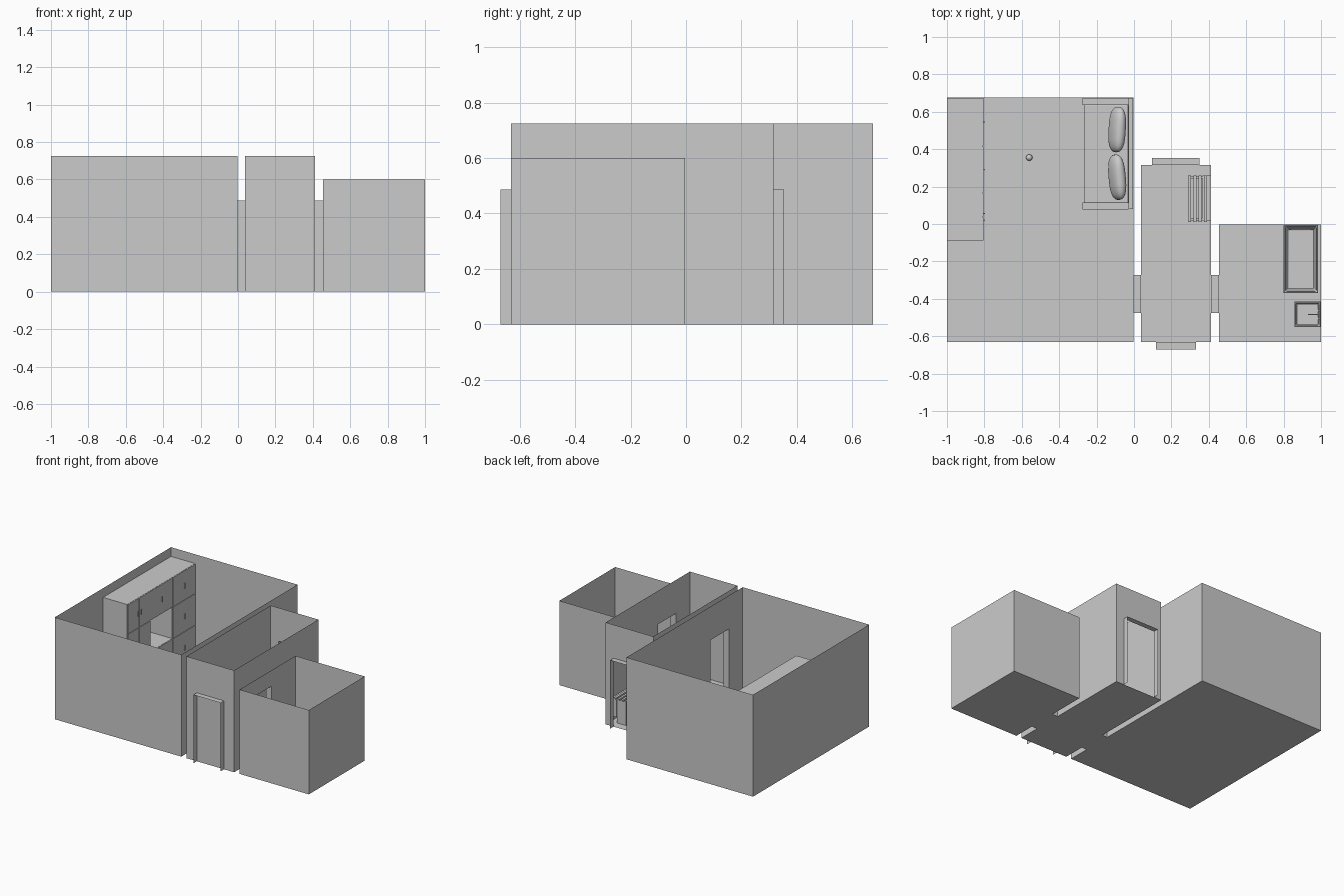
import bpy, bmesh, math
from mathutils import Matrix, Vector

if "Cube" in bpy.data.objects:
    bpy.data.objects.remove(bpy.data.objects["Cube"])

grey = bpy.data.materials.new("plain_grey")
grey.diffuse_color = (0.6, 0.6, 0.6, 1)
grey.use_nodes = True
grey.node_tree.nodes["Principled BSDF"].inputs["Base Color"].default_value = grey.diffuse_color
DOOR_H = 0.487


def finish(name, bm, smooth=False):
    me = bpy.data.meshes.new(name)
    bm.to_mesh(me)
    bm.free()
    me.materials.append(grey)
    ob = bpy.data.objects.new(name, me)
    bpy.context.collection.objects.link(ob)
    if smooth:
        for p in me.polygons:
            p.use_smooth = True
    return ob


def quad(bm, *pts):
    bm.faces.new([bm.verts.new(p) for p in pts])


def add_box(bm, x0, x1, y0, y1, z0, z1):
    m = Matrix.Translation(((x0 + x1) / 2, (y0 + y1) / 2, (z0 + z1) / 2)) @ \
        Matrix.Diagonal((x1 - x0, y1 - y0, z1 - z0, 1))
    return bmesh.ops.create_cube(bm, size=1, matrix=m)["verts"]


def box(name, *b, bevel=0):
    bm = bmesh.new()
    add_box(bm, *b)
    if bevel:
        bmesh.ops.bevel(bm, geom=bm.edges[:], offset=bevel, segments=2, affect='EDGES', profile=0.5)
    return finish(name, bm)


def wall(bm, p, q, h, gap=None):
    """Thin upright sheet from p to q; gap = start and end distance of a doorway."""
    p, q = Vector(p), Vector(q)
    length = (q - p).length
    d = (q - p) / length

    def sheet(a, b, z0, z1):
        u, v = p + d * a, p + d * b
        quad(bm, (u.x, u.y, z0), (v.x, v.y, z0), (v.x, v.y, z1), (u.x, u.y, z1))
    if gap:
        sheet(0, gap[0], 0, h)
        sheet(gap[1], length, 0, h)
        sheet(gap[0], gap[1], DOOR_H, h)
    else:
        sheet(0, length, 0, h)


def room(name, x0, x1, y0, y1, h, front=None, right=None, back=None, left=None):
    bm = bmesh.new()
    quad(bm, (x0, y0, 0), (x1, y0, 0), (x1, y1, 0), (x0, y1, 0))
    wall(bm, (x0, y0), (x1, y0), h, front)
    wall(bm, (x1, y0), (x1, y1), h, right)
    wall(bm, (x0, y1), (x1, y1), h, back)
    wall(bm, (x0, y0), (x0, y1), h, left)
    return finish(name, bm)


# three open-topped rooms
side_gap = (0.155, 0.36)
room("living_room", -1, -0.004, -0.632, 0.675, 0.725, right=side_gap)
room("hall", 0.037, 0.412, -0.632, 0.315, 0.725, right=side_gap, left=side_gap, back=(0.06, 0.313))
room("bathroom", 0.455, 1, -0.632, -0.004, 0.6, left=side_gap)


# doorway linings: sheets for the two jambs and lintel, with a sill between rooms
def lining(name, x0, x1, y0, y1, along_x, sill):
    bm = bmesh.new()
    if along_x:
        wall(bm, (x0, y0), (x1, y0), DOOR_H)
        wall(bm, (x0, y1), (x1, y1), DOOR_H)
    else:
        wall(bm, (x0, y0), (x0, y1), DOOR_H)
        wall(bm, (x1, y0), (x1, y1), DOOR_H)
    for z in ([0, DOOR_H] if sill else [DOOR_H]):
        quad(bm, (x0, y0, z), (x1, y0, z), (x1, y1, z), (x0, y1, z))
    finish(name, bm)


lining("living_room_doorway", -0.004, 0.037, -0.477, -0.272, True, True)
lining("bathroom_doorway", 0.412, 0.455, -0.477, -0.272, True, True)
lining("entrance_door_lining", 0.118, 0.332, -0.67, -0.632, False, False)
lining("back_door_lining", 0.097, 0.35, 0.315, 0.353, False, False)

# wall unit: tall cupboards either side of an open niche
XF = -0.809
box("wardrobe_body", -0.999, XF, -0.09, 0.165, 0.001, 0.66)
box("tall_cupboard", -0.999, XF, 0.415, 0.674, 0.001, 0.66)
box("upper_cupboard", -0.999, XF, 0.165, 0.415, 0.45, 0.66)
box("low_cupboard", -0.999, XF, 0.165, 0.415, 0.001, 0.225)


def cupboard_door(name, y0, y1, z0, z1, hy):
    g = 0.0015
    box(name, XF, XF + 0.005, y0 + g, y1 - g, z0 + g, z1 - g)
    bm = bmesh.new()
    zc = (z0 + z1) / 2
    for s in (-1, 1):
        add_box(bm, XF + 0.004, XF + 0.011, hy - 0.002, hy + 0.002, zc + s * 0.012 - 0.002, zc + s * 0.012 + 0.002)
    add_box(bm, XF + 0.009, XF + 0.013, hy - 0.003, hy + 0.003, zc - 0.018, zc + 0.018)
    finish(name + "_handle", bm)


for i, (z0, z1) in enumerate([(0.002, 0.225), (0.225, 0.45), (0.45, 0.66)]):
    cupboard_door(f"tall_door_{i}", 0.415, 0.674, z0, z1, 0.545)
    if i != 1:
        cupboard_door(f"niche_door_{i}", 0.165, 0.415, z0, z1, 0.29)
for i, (z0, z1) in enumerate([(0.002, 0.45), (0.45, 0.66)]):
    cupboard_door(f"wardrobe_left_door_{i}", -0.09, 0.038, z0, z1, 0.02)
    cupboard_door(f"wardrobe_right_door_{i}", 0.038, 0.165, z0, z1, 0.056)

# sofa
box("sofa_seat", -0.268, -0.03, 0.113, 0.637, 0.015, 0.11, bevel=0.004)
box("sofa_back", -0.03, -0.006, 0.08, 0.674, 0.0, 0.2)
for n, y0 in (("near", 0.078), ("far", 0.637)):
    box(f"sofa_arm_{n}", -0.276, -0.03, y0, y0 + 0.036, 0.0, 0.15)

# leaning pillows
for i, (y, turn) in enumerate([(0.25, 5), (0.505, -3)]):
    bm = bmesh.new()
    bmesh.ops.create_uvsphere(bm, u_segments=24, v_segments=16, radius=1)
    for v in bm.verts:  # push the round outline towards a soft rectangle
        yy, zz = v.co.y, v.co.z
        v.co.y = math.copysign(abs(yy) ** 0.65, yy) * 0.122
        v.co.z = math.copysign(abs(zz) ** 0.65, zz) * 0.065
        v.co.x *= 0.036
    bm.transform(Matrix.Translation((-0.09, y, 0.173)) @ Matrix.Rotation(math.radians(turn), 4, 'Z')
                 @ Matrix.Rotation(math.radians(25), 4, 'Y'))
    finish(f"pillow_{i}", bm, True)

# small ball on the floor
bm = bmesh.new()
bmesh.ops.create_uvsphere(bm, u_segments=16, v_segments=10, radius=0.017,
                          matrix=Matrix.Translation((-0.56, 0.355, 0.017)))
finish("floor_ball", bm, True)

# slatted bench in the hall
box("bench_body", 0.365, 0.411, 0.015, 0.258, 0.04, 0.165)
for n, y in (("near", 0.02), ("far", 0.243)):
    box(f"bench_end_{n}", 0.292, 0.365, y, y + 0.012, 0.0, 0.165)
for i in range(4):
    x = 0.289 + i * 0.028
    box(f"bench_slat_{i}", x, x + 0.016, 0.012, 0.26, 0.165, 0.175)
box("bench_front", 0.292, 0.298, 0.02, 0.255, 0.05, 0.165)


# basins: a box whose top is inset, then pushed down with sloping sides
def basin(name, b, rim, slope, depth, bevel):
    bm = bmesh.new()
    add_box(bm, *b)
    top = max(bm.faces, key=lambda f: f.calc_center_median().z)
    bmesh.ops.inset_region(bm, faces=[top], thickness=rim)
    bmesh.ops.inset_region(bm, faces=[top], thickness=slope)
    bmesh.ops.translate(bm, verts=top.verts[:], vec=(0, 0, -depth))
    ob = finish(name, bm)
    m = ob.modifiers.new("soft_edges", 'BEVEL')
    m.width, m.segments = bevel, 3
    bpy.context.view_layer.objects.active = ob
    ob.select_set(True)
    bpy.ops.object.shade_smooth_by_angle()
    ob.select_set(False)


basin("bathtub", (0.8, 0.985, -0.37, -0.006, 0.001, 0.14), 0.012, 0.022, 0.1, 0.007)
basin("washbasin", (0.857, 0.998, -0.552, -0.415, 0.15, 0.2), 0.011, 0.008, 0.035, 0.004)
box("washbasin_pedestal", 0.91, 0.998, -0.51, -0.457, 0.001, 0.15)

# tap with two handles
box("tap_spout", 0.93, 0.992, -0.487, -0.481, 0.216, 0.222)
box("tap_stem", 0.986, 0.994, -0.488, -0.48, 0.195, 0.222)
for n, y in (("left", -0.505), ("right", -0.463)):
    box(f"tap_handle_{n}", 0.983, 0.995, y - 0.006, y + 0.006, 0.198, 0.215)
